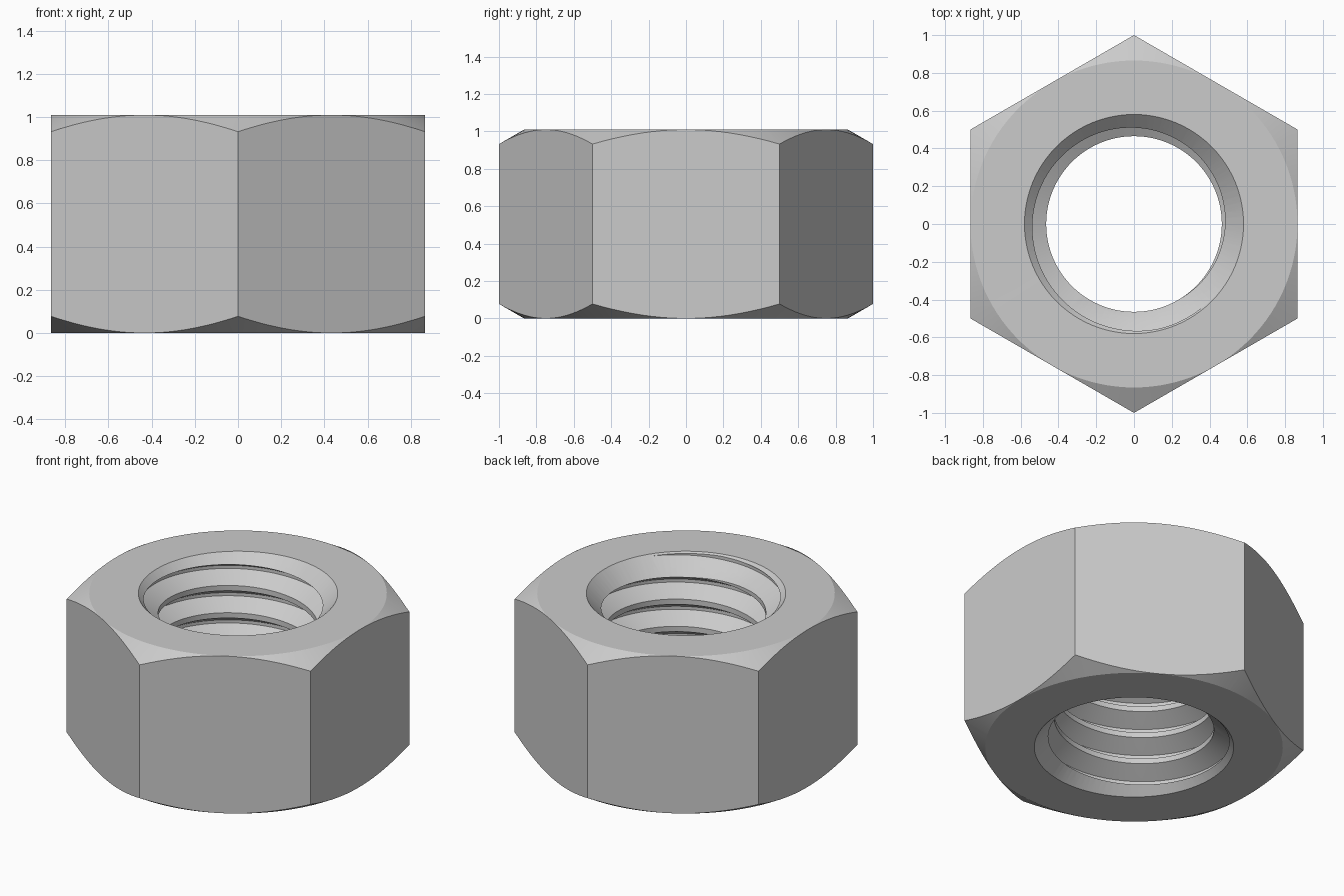
import bpy, bmesh, math

cube = bpy.data.objects.get("Cube")
if cube:
    bpy.data.objects.remove(cube, do_unlink=True)

HEIGHT = 1.01
FLAT = 0.8655        # radius of the flat ring on each end
SINK = 0.58          # countersink radius at each end
MINOR, MAJOR = 0.465, 0.57
PITCH = 0.175
TURNS, STEPS = 10, 96

steel = bpy.data.materials.new("steel_grey")
steel.use_nodes = True
colour = (0.6, 0.6, 0.6, 1)
steel.diffuse_color = colour
steel.node_tree.nodes["Principled BSDF"].inputs["Base Color"].default_value = colour


def finish(name, bm):
    bmesh.ops.recalc_face_normals(bm, faces=bm.faces)
    mesh = bpy.data.meshes.new(name)
    bm.to_mesh(mesh)
    bm.free()
    mesh.materials.append(steel)
    obj = bpy.data.objects.new(name, mesh)
    bpy.context.collection.objects.link(obj)
    return obj


def lathe(name, profile, segments):
    """Revolve (radius, z) points about z, starting at +y."""
    bm = bmesh.new()
    verts = [bm.verts.new((0, r, z)) for r, z in profile]
    edges = [bm.edges.new(pair) for pair in zip(verts, verts[1:])]
    bmesh.ops.spin(bm, geom=verts + edges, cent=(0, 0, 0), axis=(0, 0, 1),
                   angle=math.tau, steps=segments)
    bmesh.ops.remove_doubles(bm, verts=bm.verts, dist=1e-5)
    return finish(name, bm)


def thread_cutter():
    """Closed right-handed screw, longer than the nut at both ends."""
    bm = bmesh.new()
    flank = (MAJOR - MINOR) * math.tan(math.radians(30))
    root = 0.02
    top = 2 * flank + root
    shape = [(MINOR, 0), (MAJOR, flank), (MAJOR, flank + root), (MINOR, top)]
    base = HEIGHT - top - 7.5 * PITCH
    last = TURNS * STEPS
    rows = []
    for i in range(last + 1):
        a = math.tau * (i % STEPS) / STEPS
        rows.append([bm.verts.new((r * math.cos(a), r * math.sin(a),
                                   base + z + PITCH * i / STEPS)) for r, z in shape])
    # Groove strips, then the crest strips that join one turn to the next
    for a, b in zip(rows, rows[1:]):
        for j in range(3):
            bm.faces.new((a[j], b[j], b[j + 1], a[j + 1]))
    for i in range(last - STEPS):
        bm.faces.new((rows[i][3], rows[i + 1][3], rows[i + STEPS + 1][0], rows[i + STEPS][0]))
    # Fan caps, with each tip level with the middle of its end turn
    low = [row[0] for row in rows[:STEPS + 1]] + rows[0][:0:-1]
    high = [row[3] for row in rows[last - STEPS:]] + rows[-1][2::-1]
    for loop, z in ((low, base + PITCH / 2), (high, base + top + PITCH * (TURNS - 0.5))):
        tip = bm.verts.new((0, 0, z))
        for a, b in zip(loop, loop[1:] + loop[:1]):
            bm.faces.new((a, b, tip))
    bmesh.ops.triangulate(bm, faces=bm.faces)
    return finish("thread_cutter", bm)


def apply_boolean(target, tool, operation):
    mod = target.modifiers.new(tool.name, 'BOOLEAN')
    mod.object = tool
    mod.operation = operation
    mod.solver = 'EXACT'
    bpy.ops.object.select_all(action='DESELECT')
    target.select_set(True)
    bpy.context.view_layer.objects.active = target
    bpy.ops.object.modifier_apply(modifier=mod.name)
    bpy.data.objects.remove(tool, do_unlink=True)


# Hexagonal body with corners on +y and -y
nut = lathe("hex_nut", [(0, 0), (1, 0), (1, HEIGHT), (0, HEIGHT)], 6)

# Conical chamfers on the corners at both ends
outer = 1.1
drop = (outer - FLAT) * math.tan(math.radians(30))
chamfer = lathe("chamfer_envelope",
                [(0, 0), (FLAT, 0), (outer, drop), (outer, HEIGHT - drop),
                 (FLAT, HEIGHT), (0, HEIGHT)], 120)
apply_boolean(nut, chamfer, 'INTERSECT')

# Pilot bore, countersinks at both ends, then the thread
pilot = MINOR - 0.01
bore = lathe("pilot_bore", [(0, -0.1), (pilot, -0.1), (pilot, HEIGHT + 0.1),
                            (0, HEIGHT + 0.1)], STEPS)
apply_boolean(nut, bore, 'DIFFERENCE')
for end, way in ((HEIGHT, 1), (0, -1)):
    cone = lathe("countersink", [(0, end - way * SINK), (SINK + 0.1, end + way * 0.1),
                                 (0, end + way * 0.1)], STEPS)
    apply_boolean(nut, cone, 'DIFFERENCE')
apply_boolean(nut, thread_cutter(), 'DIFFERENCE')

bpy.ops.object.shade_smooth_by_angle(angle=math.radians(25))
